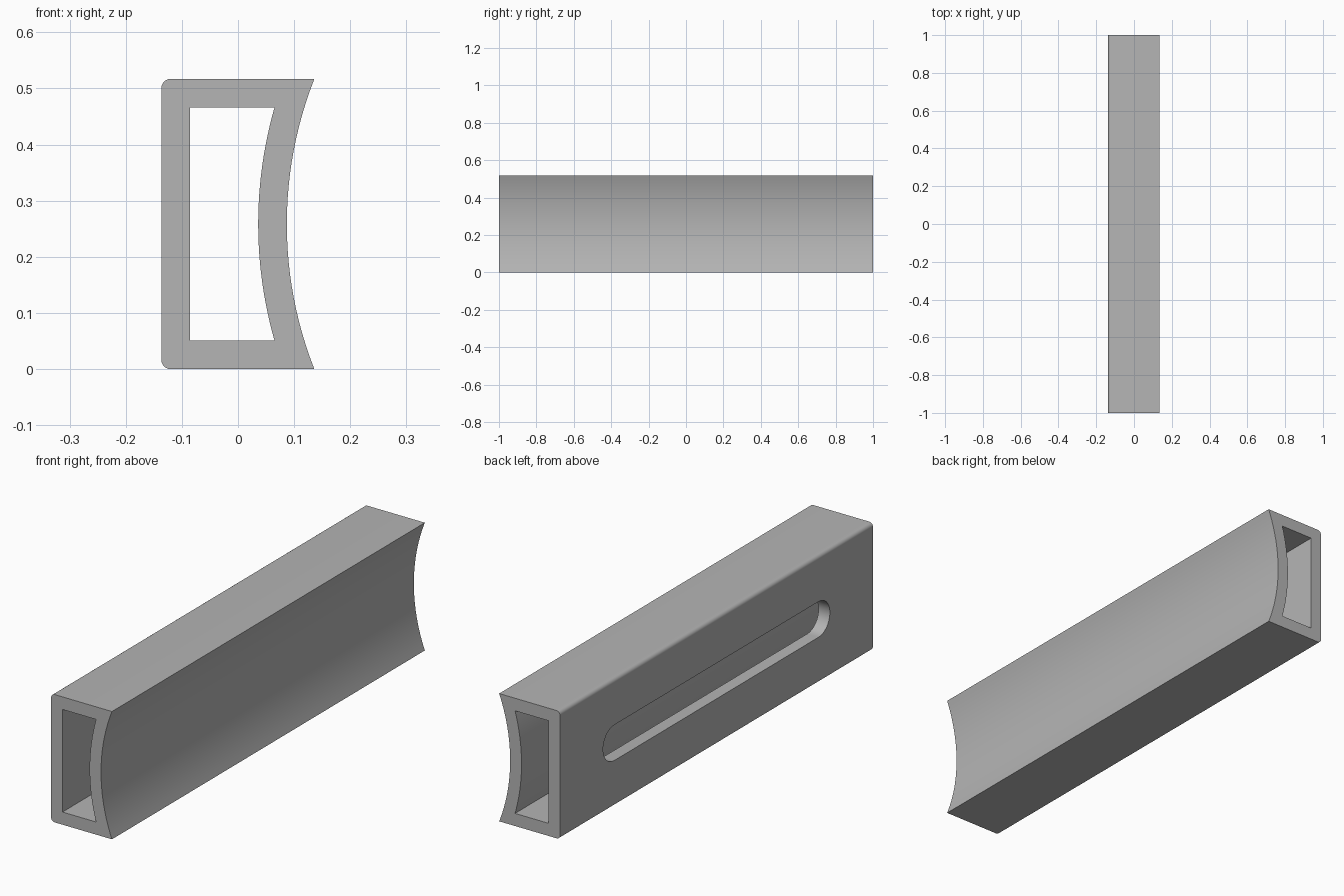
import bpy, bmesh
from math import sin, cos, asin, pi
from mathutils import Vector

cube = bpy.data.objects.get("Cube")
if cube:
    bpy.data.objects.remove(cube, do_unlink=True)

HEIGHT = 0.517
MID = HEIGHT / 2
WALL = 0.051
SIDE = 0.1365
ARC_X, ARC_R = 0.793, 0.706      # axis and radius of the hollowed side

grey = bpy.data.materials.new("plain grey")
grey.use_nodes = True
grey.diffuse_color = (0.46, 0.46, 0.46, 1)
grey.node_tree.nodes["Principled BSDF"].inputs["Base Color"].default_value = grey.diffuse_color


def arc(cx, cy, r, start, end, steps):
    angles = [start + (end - start) * i / steps for i in range(steps + 1)]
    return [(cx + r * cos(a), cy + r * sin(a)) for a in angles]


def prism(name, points, sweep):
    """Close a 3D outline into a face and sweep it into a solid."""
    bm = bmesh.new()
    face = bm.faces.new([bm.verts.new(p) for p in points])
    swept = bmesh.ops.extrude_face_region(bm, geom=[face])["geom"]
    verts = [v for v in swept if isinstance(v, bmesh.types.BMVert)]
    bmesh.ops.translate(bm, verts=verts, vec=Vector(sweep))
    bmesh.ops.recalc_face_normals(bm, faces=bm.faces)
    mesh = bpy.data.meshes.new(name)
    bm.to_mesh(mesh)
    bm.free()
    mesh.materials.append(grey)
    obj = bpy.data.objects.new(name, mesh)
    bpy.context.collection.objects.link(obj)
    return obj


def hollow_side(radius, half_height):
    """Concave edge, from bottom to top."""
    a = asin(half_height / radius)
    return arc(ARC_X, MID, radius, pi + a, pi - a, 24)


def cut(target, cutter):
    cutter.hide_render = True
    mod = target.modifiers.new("cut", "BOOLEAN")
    mod.operation = "DIFFERENCE"
    mod.solver = "EXACT"
    mod.object = cutter
    bpy.context.view_layer.objects.active = target
    bpy.ops.object.modifier_apply(modifier=mod.name)
    bpy.data.objects.remove(cutter, do_unlink=True)


# Outer body: concave on one side, rounded corners on the other
r = 0.016
outline = hollow_side(ARC_R, MID)
outline += arc(-SIDE + r, HEIGHT - r, r, pi / 2, pi, 6)
outline += arc(-SIDE + r, r, r, pi, 3 * pi / 2, 6)
channel = prism("channel_body", [(x, -1, z) for x, z in outline], (0, 2, 0))

# Bore through the full length, following the concave side
inner = hollow_side(ARC_R + WALL, MID - WALL)
inner += [(-SIDE + WALL, HEIGHT - WALL), (-SIDE + WALL, WALL)]
cut(channel, prism("bore_cutter", [(x, -1.2, z) for x, z in inner], (0, 2.4, 0)))

# Long round-ended slot in the flat wall
slot_r, slot_y = 0.072, 0.653
slot = arc(slot_y, MID, slot_r, -pi / 2, pi / 2, 16)
slot += arc(-slot_y, MID, slot_r, pi / 2, 3 * pi / 2, 16)
cut(channel, prism("slot_cutter", [(-0.2, y, z) for y, z in slot], (0.17, 0, 0)))

# Smooth curves, crisp edges
bpy.ops.object.select_all(action="DESELECT")
channel.select_set(True)
bpy.context.view_layer.objects.active = channel
bpy.ops.object.shade_smooth_by_angle(angle=pi / 6)
